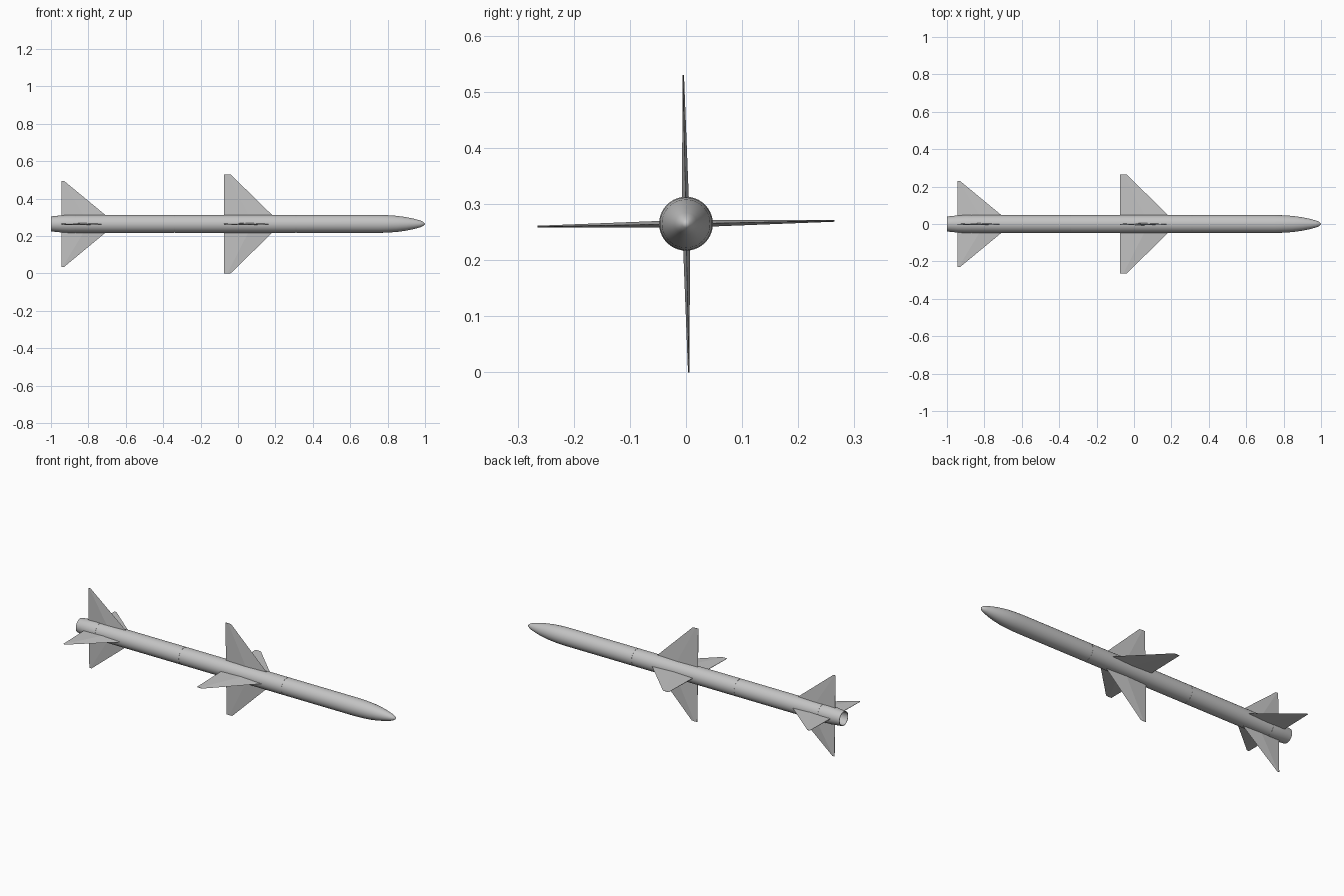
import bpy, bmesh
from math import cos, sin, pi, radians
from mathutils import Matrix

cube = bpy.data.objects.get("Cube")
if cube:
    bpy.data.objects.remove(cube)

AXIS_Z = 0.265   # height of the body axis
R = 0.048        # body radius
ROLL = radians(1.1)


def material(name, value):
    mat = bpy.data.materials.new(name)
    mat.use_nodes = True
    colour = (value, value, value, 1)
    mat.diffuse_color = colour
    mat.node_tree.nodes["Principled BSDF"].inputs["Base Color"].default_value = colour
    return mat


grey = material("light grey", 0.55)


def finish(name, bm, angle):
    bmesh.ops.recalc_face_normals(bm, faces=bm.faces)
    mesh = bpy.data.meshes.new(name)
    bm.to_mesh(mesh)
    bm.free()
    mesh.materials.append(grey)
    obj = bpy.data.objects.new(name, mesh)
    bpy.context.collection.objects.link(obj)
    obj.location.z = AXIS_Z
    bpy.ops.object.select_all(action='DESELECT')
    obj.select_set(True)
    bpy.context.view_layer.objects.active = obj
    bpy.ops.object.shade_smooth_by_angle(angle=radians(angle))
    return obj


def lathe(name, profile, sides=40):
    """Revolve (x, radius) points round the x axis; radius 0 makes a pole."""
    bm = bmesh.new()
    rings = []
    for x, r in profile:
        if r == 0:
            rings.append([bm.verts.new((x, 0, 0))] * sides)
        else:
            rings.append([bm.verts.new((x, r * cos(2 * pi * i / sides), r * sin(2 * pi * i / sides)))
                          for i in range(sides)])
    for a, b in zip(rings, rings[1:]):
        for i in range(sides):
            j = (i + 1) % sides
            quad = [a[i], a[j], b[j], b[i]]
            bm.faces.new(list(dict.fromkeys(quad)))
    return finish(name, bm, 35)


def groove(x):
    """Shallow joint between two body sections."""
    return [(x - 0.002, R), (x - 0.002, R - 0.001), (x + 0.002, R - 0.001), (x + 0.002, R)]


# Body: hollow nozzle, boat tail, straight tube with joints, rounded nose
nozzle = [(-0.93, 0), (-0.93, 0.034), (-1, 0.037), (-1, 0.040)]
tail = [(-0.97, 0.043), (-0.94, 0.046), (-0.90, R)]
nose = [(0.75, R), (0.80, 0.0465), (0.85, 0.043), (0.90, 0.036), (0.94, 0.0275),
        (0.97, 0.0195), (0.985, 0.014), (0.995, 0.007), (1, 0)]
joints = groove(-0.87) + groove(-0.34) + groove(0.31)
lathe("body", nozzle + tail + joints + nose)


def fin_set(name, back, root_front, tip_front, span, root_half, tip_half):
    """Four wedge-section fins, each with a ridge behind the leading edge."""
    for k, side in enumerate(("left", "top", "right", "bottom")):
        bm = bmesh.new()
        loops = []
        for r, front, half in ((R - 0.008, root_front, root_half), (span, tip_front, tip_half)):
            ridge = back + (front - back) * 0.5
            section = [(front, 0), (ridge, half), (back, half * 0.3),
                       (back, -half * 0.3), (ridge, -half)]
            loops.append([bm.verts.new((x, r, z)) for x, z in section])
        low, high = loops
        for i in range(5):
            j = (i + 1) % 5
            bm.faces.new((low[i], low[j], high[j], high[i]))
        bm.faces.new(low)
        bm.faces.new(high)
        bm.transform(Matrix.Rotation(k * pi / 2 + ROLL, 4, 'X'))
        finish(f"{name}_{side}", bm, 1)


fin_set("wing", -0.075, 0.19, -0.04, 0.265, 0.006, 0.0015)
fin_set("tail_fin", -0.945, -0.70, -0.93, 0.23, 0.0055, 0.0015)
